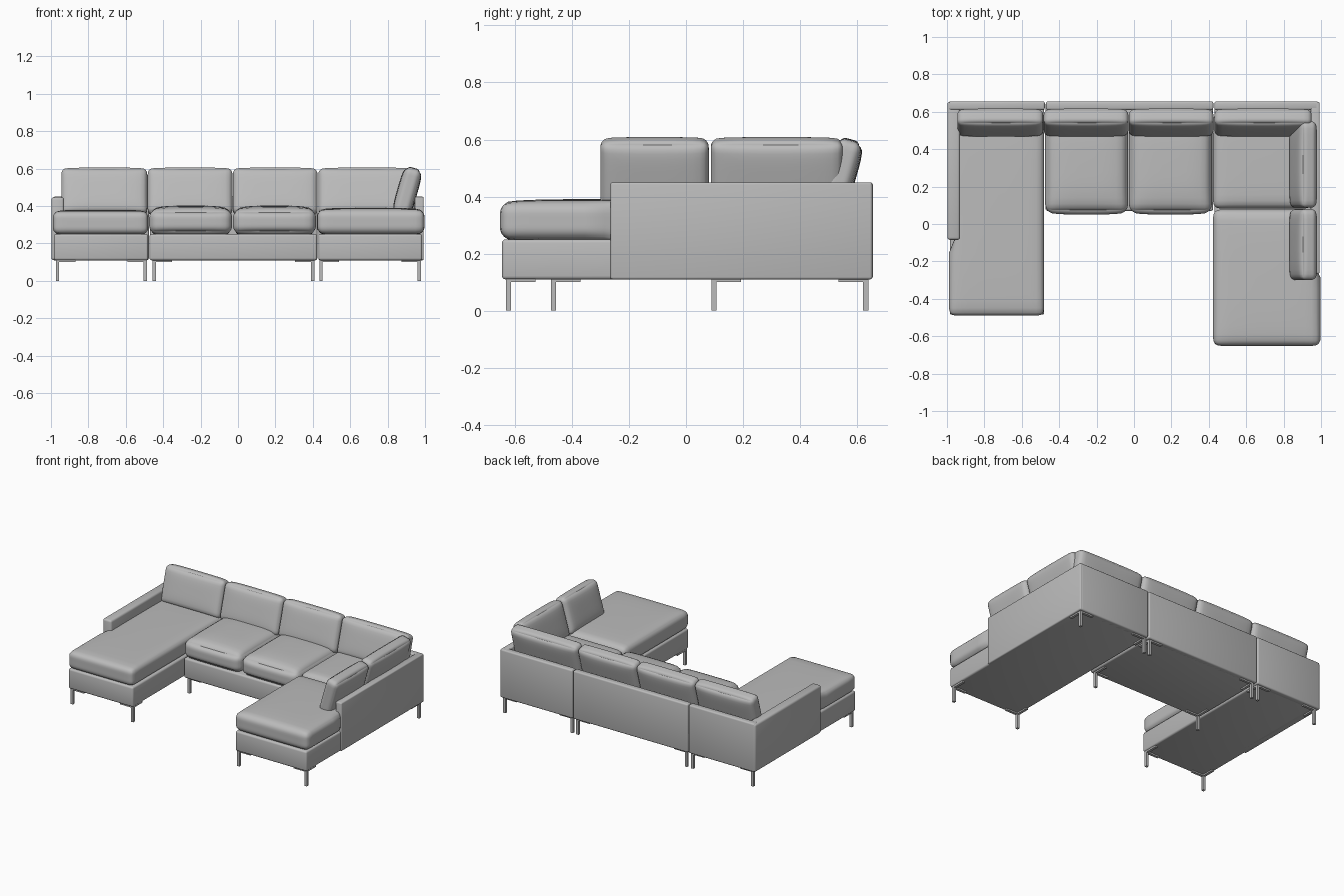
import bpy, bmesh, math
from mathutils import Vector, Matrix

if "Cube" in bpy.data.objects:
    bpy.data.objects.remove(bpy.data.objects["Cube"])


def material(name, c):
    m = bpy.data.materials.new(name)
    m.diffuse_color = (c, c, c, 1)
    m.use_nodes = True
    m.node_tree.nodes["Principled BSDF"].inputs["Base Color"].default_value = m.diffuse_color
    return m


FABRIC = material("grey upholstery", 0.5)


def finish(name, bm):
    me = bpy.data.meshes.new(name)
    bmesh.ops.recalc_face_normals(bm, faces=bm.faces)
    bm.to_mesh(me)
    bm.free()
    ob = bpy.data.objects.new(name, me)
    bpy.context.collection.objects.link(ob)
    me.materials.append(FABRIC)
    bpy.ops.object.select_all(action='DESELECT')
    ob.select_set(True)
    bpy.context.view_layer.objects.active = ob
    bpy.ops.object.shade_smooth_by_angle(angle=math.radians(40))
    return ob


def add_box(bm, x, y, z, bevel=0.0, segments=3):
    lo, hi = Vector((x[0], y[0], z[0])), Vector((x[1], y[1], z[1]))
    mat = Matrix.Translation((lo + hi) / 2) @ Matrix.Diagonal((*(hi - lo), 1))
    verts = bmesh.ops.create_cube(bm, size=1, matrix=mat)["verts"]
    if bevel:
        edges = {e for v in verts for e in v.link_edges}
        bmesh.ops.bevel(bm, geom=list(edges), offset=bevel, segments=segments,
                        profile=0.5, affect='EDGES')


def box(name, x, y, z, bevel=0.012):
    bm = bmesh.new()
    add_box(bm, x, y, z, bevel)
    return finish(name, bm)


def cushion(name, size, centre, radius, crown, rot=None, limit=None):
    """Rounded box swollen along each axis by crown; limit is a rule on final points."""
    bm = bmesh.new()
    bmesh.ops.create_cube(bm, size=2)
    bmesh.ops.subdivide_edges(bm, edges=bm.edges[:], cuts=15, use_grid_fill=True)
    half = Vector(size) / 2
    for v in bm.verts:
        t = [math.sin(c * math.pi / 2) for c in v.co]
        p = Vector([t[i] * half[i] for i in range(3)])
        core = Vector([max(-(half[i] - radius), min(half[i] - radius, p[i])) for i in range(3)])
        d = p - core
        if d.length > 0:
            p = core + d.normalized() * radius
        for i in range(3):
            a, b = t[(i + 1) % 3], t[(i + 2) % 3]
            p[i] += crown[i] * t[i] * (1 - a ** 4) * (1 - b ** 4)
        if rot:
            p = rot @ p
        p += Vector(centre)
        if limit:
            limit(p)
        v.co = p
    return finish(name, bm)


# Bases of the three sections
box("left_chaise_base", (-0.985, -0.48), (-0.485, 0.648), (0.11, 0.25))
box("middle_base", (-0.473, 0.423), (0.07, 0.648), (0.11, 0.25))
box("right_chaise_base", (0.43, 0.985), (-0.645, 0.648), (0.11, 0.25))

# Back panels
for n, x in (("left", (-0.99, -0.477)), ("middle", (-0.471, 0.424)), ("right", (0.43, 0.985))):
    box(n + "_back_panel", x, (0.61, 0.655), (0.11, 0.45), 0.01)

# Arms
box("left_arm", (-0.998, -0.93), (-0.085, 0.654), (0.11, 0.447), 0.014)
box("right_arm", (0.945, 0.993), (-0.265, 0.653), (0.11, 0.45), 0.008)


# Seat cushions; the chaise cushions step inside the arms
def inside_left(p):
    if p.y > -0.1:
        p.x = max(p.x, -0.95)


def inside_right(p):
    if p.y > -0.28:
        p.x = min(p.x, 0.96)


cushion("left_chaise_cushion", (0.51, 1.08, 0.122), (-0.735, 0.05, 0.311), 0.035,
        (0, 0, 0.008), limit=inside_left)
cushion("right_chaise_cushion", (0.575, 0.73, 0.13), (0.71, -0.287, 0.316), 0.04,
        (0, 0, 0.01), limit=inside_right)
cushion("corner_seat_cushion", (0.53, 0.51, 0.13), (0.687, 0.337, 0.316), 0.04, (0, 0, 0.008))
for i, x in enumerate((-0.253, 0.195)):
    cushion(f"middle_seat_cushion_{i + 1}", (0.444, 0.53, 0.125), (x, 0.328, 0.316), 0.042,
            (0, 0.012, 0.024))

# Back cushions leaning on the back panels
lean = math.radians(16)
back_rot = Matrix.Rotation(-lean, 3, 'X')
for i, (a, b) in enumerate(((-0.945, -0.485), (-0.483, -0.03), (-0.028, 0.425), (0.43, 0.95))):
    cushion(f"back_cushion_{i + 1}", (b - a, 0.085, 0.25), ((a + b) / 2, 0.542, 0.475), 0.028,
            (0, 0.012, 0.006), back_rot)

# Side cushions leaning on the right arm
side_rot = Matrix.Rotation(lean, 3, 'Y')
for i, (a, b) in enumerate(((-0.3, 0.08), (0.087, 0.55))):
    cushion(f"side_cushion_{i + 1}", (0.085, b - a, 0.25), (0.905, (a + b) / 2, 0.478), 0.028,
            (0.012, 0, 0.006), side_rot)


# Legs: a post with two mounting strips pointing inwards (sx, sy)
def leg(name, x, y, sx, sy):
    bm = bmesh.new()
    r, run = 0.009, 0.095
    add_box(bm, (x - r, x + r), (y - r, y + r), (0, 0.112))
    add_box(bm, sorted((x - sx * r, x + sx * run)), (y - r, y + r), (0.1, 0.112))
    add_box(bm, (x - r, x + r), sorted((y - sy * r, y + sy * run)), (0.1, 0.112))
    finish(name, bm)


for n, x0, x1, y in (("left", -0.965, -0.495, -0.465),
                     ("middle", -0.447, 0.4, 0.098),
                     ("right", 0.444, 0.97, -0.622)):
    for side, x, sx in (("left", x0, 1), ("right", x1, -1)):
        leg(f"{n}_section_front_{side}_leg", x, y, sx, 1)
        leg(f"{n}_section_back_{side}_leg", x, 0.63, sx, -1)
